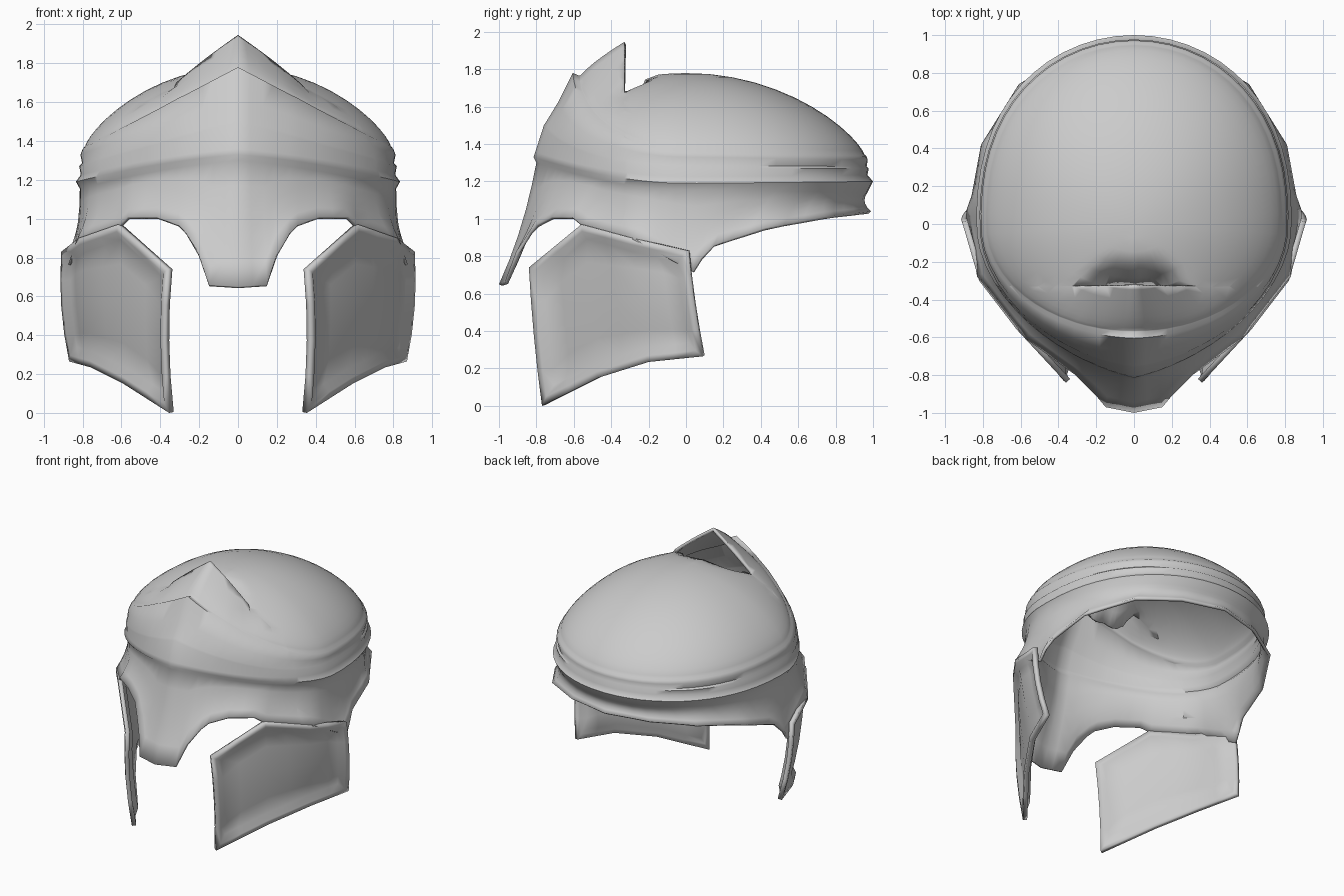
import bpy, bmesh, math
from mathutils import Vector

if "Cube" in bpy.data.objects:
    bpy.data.objects.remove(bpy.data.objects["Cube"])


def finish(bm, name, thickness, mirror=False):
    me = bpy.data.meshes.new(name)
    bm.to_mesh(me)
    bm.free()
    ob = bpy.data.objects.new(name, me)
    bpy.context.collection.objects.link(ob)
    sol = ob.modifiers.new("thickness", 'SOLIDIFY')
    sol.thickness, sol.offset = thickness, -1
    if mirror:
        ob.modifiers.new("mirror", 'MIRROR')
    bpy.ops.object.select_all(action='DESELECT')
    bpy.context.view_layer.objects.active = ob
    ob.select_set(True)
    bpy.ops.object.shade_smooth_by_angle(angle=math.radians(60))
    return ob


# lower edge of the shell: angle from the front, then x, y, z
EDGE = [(0, 0, -1.0, .65), (9, .15, -.97, .66), (13, .2, -.91, .82), (19, .27, -.84, .93),
        (23, .31, -.80, .97), (30, .42, -.72, 1.01), (42, .57, -.61, 1.01),
        (48, .62, -.55, .96), (70, .83, -.28, .89), (92, .89, .04, .72), (98, .885, .08, .79),
        (104, .86, .15, .86), (122, .81, .42, .95), (140, .61, .74, 1.01),
        (160, .33, .91, 1.03), (180, 0, .99, 1.04)]
# brow band and stepped ridges: front y, z / side x, z / back y, z
RINGS = [(-.80, 1.30, .815, 1.155, .97, 1.14), (-.815, 1.33, .835, 1.19, 1.0, 1.20),
         (-.805, 1.36, .81, 1.225, .97, 1.235), (-.76, 1.50, .818, 1.27, .977, 1.27),
         (-.75, 1.515, .803, 1.285, .966, 1.28), (-.68, 1.63, .812, 1.33, .972, 1.315),
         (-.605, 1.78, .80, 1.36, .965, 1.335), (-.57, 1.765, .787, 1.375, .953, 1.345)]

# columns for one half, refined between the edge points, then the other half
half = []
for p, q in zip(EDGE, EDGE[1:]):
    n = max(1, math.ceil((q[0] - p[0]) / 8))
    for i in range(n):
        f = i / n
        half.append([a + (b - a) * f for a, b in zip(p, q)])
half.append(list(EDGE[-1]))
cols = [(h, 1) for h in half] + [(h, -1) for h in half[-2:0:-1]]


def ring_point(i, deg):
    fy, fz, sx, sz, by, bz = RINGS[i]
    k = .28 - .04 * i                        # keel: pointed below, round above
    s, c = math.sin(math.radians(deg)), math.cos(math.radians(deg))
    if c >= 0:
        rise = (1 - s + c * c) / 2 if i < 3 else 1 - s
        y, z = fy * ((1 - k) * c + k * (1 - s)), sz + (fz - sz) * rise
    else:
        y, z = by * (-c) ** .85, sz + (bz - sz) * -c
    return Vector((sx * s, y, z))


def column(h):
    pts = []
    low, top = Vector(h[1:]), ring_point(0, h[0])
    for i in range(5):                       # skirt, nose guard and neck rim
        f = i / 5
        p = low.lerp(top, f)
        w = 1 - .1 * f * (1 - f)
        pts.append(Vector((p.x * w, p.y * w, p.z)))
    for i in range(len(RINGS)):              # bands
        pts.append(ring_point(i, h[0]))
    base = pts[-1]
    for i in range(1, 12):                   # dome
        a = math.pi / 2 * i / 12
        c = math.cos(a)
        pts.append(Vector((base.x * c, base.y * c,
                           base.z + (1.78 - base.z) * math.sin(a) ** 1.55)))
    return pts


# helmet shell
bm = bmesh.new()
grid = [[bm.verts.new((p.x * side, p.y, p.z)) for p in column(h)] for h, side in cols]
apex = bm.verts.new((0, 0, 1.78))
for i, a in enumerate(grid):
    b = grid[(i + 1) % len(grid)]
    for j in range(len(a) - 1):
        bm.faces.new((a[j], b[j], b[j + 1], a[j + 1]))
    bm.faces.new((a[-1], b[-1], apex))

# raised peak: slit the dome, lift the part in front, sink the dome behind it
CUT = -.33
res = bmesh.ops.bisect_plane(bm, geom=bm.verts[:] + bm.edges[:] + bm.faces[:], dist=1e-5,
                             plane_co=(0, CUT, 0), plane_no=(0, 1, 0))
slit = [e for e in res['geom_cut'] if isinstance(e, bmesh.types.BMEdge)
        and all(v.co.z > 1.55 and abs(v.co.x) < .36 for v in e.verts)]
bmesh.ops.split_edges(bm, edges=slit)
front = {v for v in bm.verts if all(f.calc_center_median().y < CUT for f in v.link_faces)}
for v in bm.verts:
    x, y, z = v.co
    if v in front:
        t = min(1, max(0, (y + .56) / .23))
        v.co.z += .17 * max(0, 1 - abs(x) / .36) * t ** .8
    elif z > 1.5 and y > CUT - .001:
        v.co.z -= .02 * math.exp(-((y - CUT) / .18) ** 2 - (x / .25) ** 2)
        v.co.z -= .25 * math.exp(-((y - CUT) / .07) ** 2 - (x / .2) ** 4)
finish(bm, "helmet_shell", .02)

# cheek plates
TOP = [(.36, -.84, .74), (.62, -.56, .97), (.82, -.30, .90), (.91, .01, .83)]
BOTTOM = [(.355, -.77, 0), (.59, -.47, .15), (.76, -.20, .235), (.87, .09, .265)]


def along(line, u):
    i = min(int(u), len(line) - 2)
    return Vector(line[i]).lerp(Vector(line[i + 1]), u - i)


bm = bmesh.new()
U, V = 6, 4
grid = []
for i in range(U + 1):
    t, b = along(TOP, i * 3 / U), along(BOTTOM, i * 3 / U)
    row = []
    for j in range(V + 1):
        f = j / V
        p = t.lerp(b, f)
        p += Vector((.02, -.008, 0)) * 4 * f * (1 - f)
        row.append(bm.verts.new(p))
    grid.append(row)
for i in range(U):
    for j in range(V):
        bm.faces.new((grid[i][j], grid[i][j + 1], grid[i + 1][j + 1], grid[i + 1][j]))
for width, depth in ((.035, 0), (.04, -.03)):      # raised rim, sunken panel
    bm.normal_update()
    bmesh.ops.inset_region(bm, faces=[f for f in bm.faces if not f.tag], thickness=width,
                           depth=depth, use_boundary=True, use_even_offset=True)
    for f in bm.faces:
        f.tag = any(e.is_boundary for e in f.edges)
finish(bm, "cheek_plates", .03, mirror=True)
